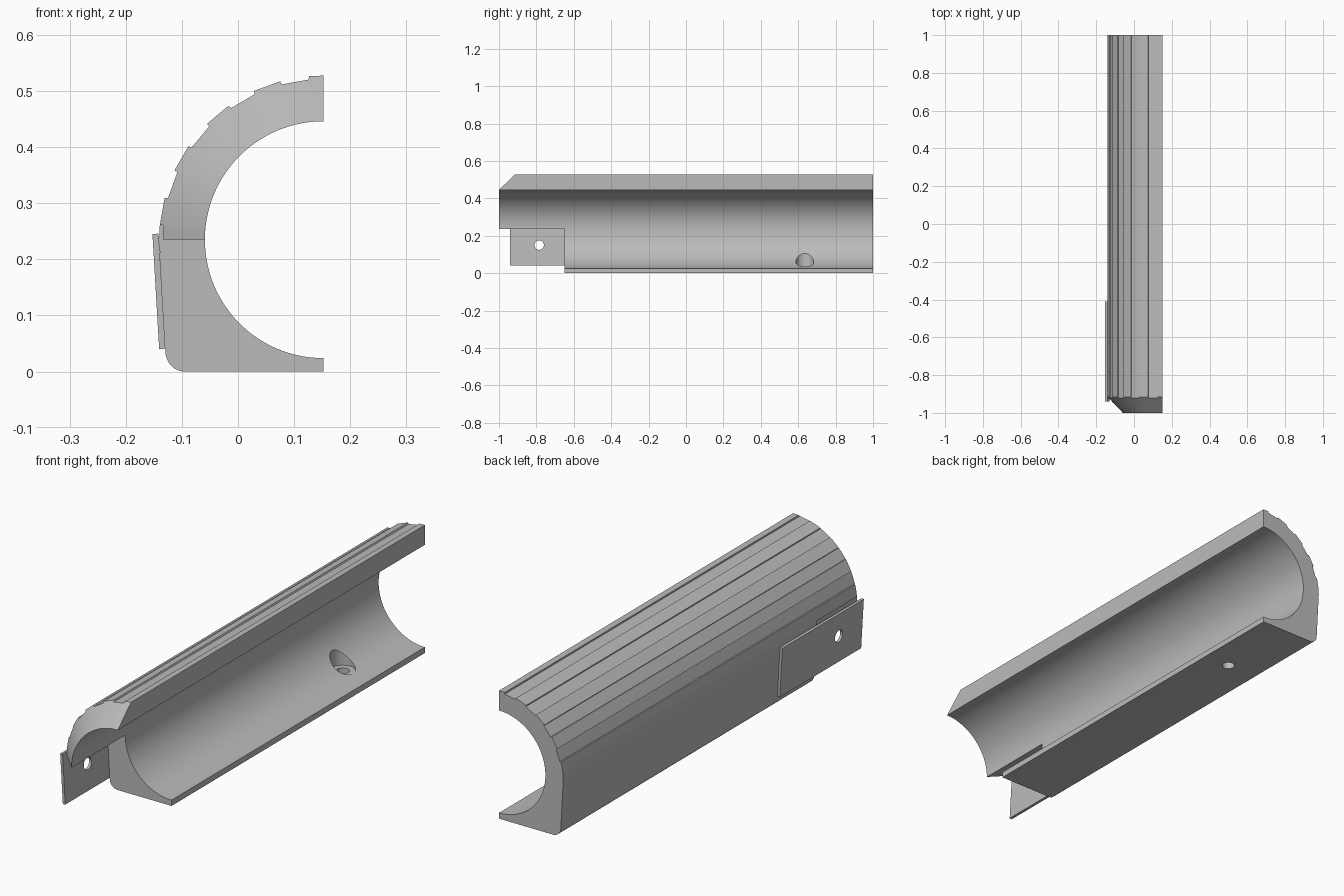
import bpy, bmesh, math
from mathutils import Vector

if "Cube" in bpy.data.objects:
    bpy.data.objects.remove(bpy.data.objects["Cube"])

CX, CZ, R_IN = 0.152, 0.235, 0.211
grey = bpy.data.materials.new("plain grey")
grey.diffuse_color = (0.5, 0.5, 0.5, 1)
grey.use_nodes = True
grey.node_tree.nodes["Principled BSDF"].inputs["Base Color"].default_value = grey.diffuse_color


def finish(name, bm):
    bmesh.ops.recalc_face_normals(bm, faces=bm.faces[:])
    me = bpy.data.meshes.new(name)
    bm.to_mesh(me)
    bm.free()
    me.materials.append(grey)
    ob = bpy.data.objects.new(name, me)
    bpy.context.collection.objects.link(ob)
    return ob


def prism(name, pts, y0, y1):
    """Extrude a closed x-z profile along y."""
    bm = bmesh.new()
    f = bm.faces.new([bm.verts.new((x, y0, z)) for x, z in pts])
    new = bmesh.ops.extrude_face_region(bm, geom=[f])["geom"]
    bmesh.ops.translate(bm, vec=(0, y1 - y0, 0),
                        verts=[v for v in new if isinstance(v, bmesh.types.BMVert)])
    return finish(name, bm)


def cylinder(name, loc, r, depth, rot=(0, 0, 0)):
    bpy.ops.mesh.primitive_cylinder_add(vertices=48, radius=r, depth=depth,
                                        location=loc, rotation=rot)
    ob = bpy.context.object
    ob.name = name
    ob.data.materials.append(grey)
    return ob


def boolean(ob, other, op):
    """Apply a boolean and discard the helper."""
    m = ob.modifiers.new(op, 'BOOLEAN')
    m.operation, m.object, m.solver = op, other, 'EXACT'
    bpy.context.view_layer.objects.active = ob
    bpy.ops.object.modifier_apply(modifier=m.name)
    bpy.data.objects.remove(other)


def polar(a, r):
    """Point at angle a (degrees from the top towards the left)."""
    a = math.radians(a)
    return CX - r * math.sin(a), CZ + r * math.cos(a)


# Upper shell: flat staves, alternately raised and recessed
bounds = [0, 5, 15, 25, 35, 45, 55, 65, 75, 85, 90]
rows = []
for i, (a0, a1) in enumerate(zip(bounds, bounds[1:])):
    r = 0.2925 if i % 2 == 0 or i == 9 else 0.2865
    s = a0 + (0.25 if i else 0)
    p, q = Vector(polar(s, r)), Vector(polar(a1, r))
    n = 4 if a1 - a0 > 5 else 2
    for k in range(n + 1):
        o = p.lerp(q, k / n)
        ang = math.degrees(math.atan2(CX - o.x, o.y - CZ))
        rows.append((polar(ang, R_IN), tuple(o)))

bm = bmesh.new()
rings = []
for (ix, iz), (ox, oz) in rows:
    ro = math.hypot(ox - CX, oz - CZ)
    y_out = -1 + (ro - R_IN) * 1.05          # conical front chamfer
    rings.append([bm.verts.new(c) for c in
                  ((ix, -1, iz), (ox, y_out, oz), (ox, 1, oz), (ix, 1, iz))])
for a, b in zip(rings, rings[1:]):
    for k in range(4):
        bm.faces.new((a[k], a[(k + 1) % 4], b[(k + 1) % 4], b[k]))
bm.faces.new(rings[0])
bm.faces.new(rings[-1])
body = finish("barrel_shell", bm)

# Lower half: hollow trough with flat base and rounded outer corner
profile = [polar(90 + 2.5 * k, R_IN) for k in range(37)]
profile += [(CX, 0), (-0.095, 0)]
for k in range(1, 9):
    t = math.radians(90 * k / 8)
    profile.append((-0.095 - 0.0345 * math.sin(t), 0.037 - 0.037 * math.cos(t)))
profile.append(polar(90, 0.2925))
boolean(body, prism("lower_trough", profile, -0.65, 1), 'UNION')

# Shallow relief above the side plate
relief = [(-0.2, CZ - 0.01), (-0.134, CZ - 0.01), (-0.134, 0.261), (-0.2, 0.261)]
boolean(body, prism("relief_cutter", relief, -1.1, -0.65), 'DIFFERENCE')

# Counterbored hole through the base
boolean(body, cylinder("bore_cutter", (0.033, 0.635, 0.135), 0.048, 0.2), 'DIFFERENCE')
boolean(body, cylinder("hole_cutter", (0.033, 0.635, 0.03), 0.025, 0.2), 'DIFFERENCE')

# Side plate with a round hole
plate = prism("side_plate", [(-0.1405, 0.040), (-0.1295, 0.041),
                             (-0.1415, 0.246), (-0.1525, 0.245)], -0.94, -0.41)
boolean(plate, cylinder("plate_hole_cutter", (-0.14, -0.785, 0.15), 0.025, 0.2,
                        (0, math.pi / 2, 0)), 'DIFFERENCE')

for ob in (body, plate):
    bpy.ops.object.select_all(action='DESELECT')
    ob.select_set(True)
    bpy.context.view_layer.objects.active = ob
    bpy.ops.object.shade_smooth_by_angle(angle=math.radians(25))
